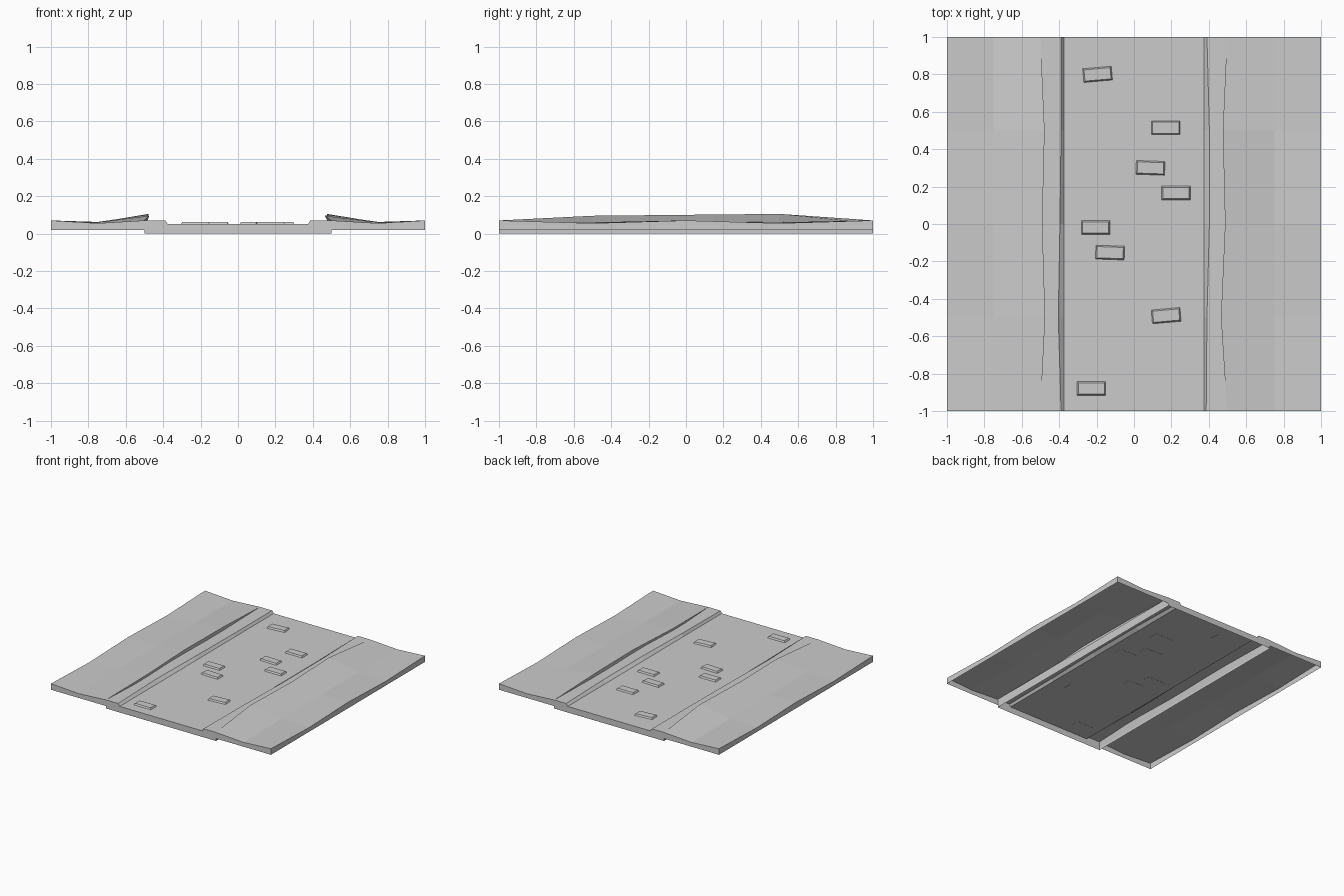
import bpy, bmesh, math

if "Cube" in bpy.data.objects:
    bpy.data.objects.remove(bpy.data.objects["Cube"])

YS = [-1, -0.5, 0, 0.5, 1]


def loft(name, rows, base):
    """Skin matching cross-sections along y and close both ends down to base."""
    bm = bmesh.new()
    grid = [[bm.verts.new(p) for p in row] for row in rows]
    for a, b in zip(grid, grid[1:]):
        for i in range(len(a) - 1):
            bm.faces.new((a[i], a[i + 1], b[i + 1], b[i]))
    # one quad strip per end, from the top outline down to the base
    for row in (grid[0], grid[-1]):
        tops = row[1:-1]
        feet = [row[0]] + [bm.verts.new((v.co.x, v.co.y, base)) for v in tops[1:-1]] + [row[-1]]
        for i in range(len(tops) - 1):
            bm.faces.new((tops[i], tops[i + 1], feet[i + 1], feet[i]))
    bmesh.ops.recalc_face_normals(bm, faces=bm.faces)
    if sum(f.normal.z * f.calc_area() for f in bm.faces) < 0:
        bmesh.ops.reverse_faces(bm, faces=bm.faces)
    me = bpy.data.meshes.new(name)
    bm.to_mesh(me)
    bm.free()
    ob = bpy.data.objects.new(name, me)
    bpy.context.collection.objects.link(ob)
    return ob


# Path bed with raised kerbs, open underneath
left = [0.39, 0.405, 0.396, 0.39, 0.39]
right = [0.386, 0.39, 0.403, 0.403, 0.39]
rows = []
for y, l, r in zip(YS, left, right):
    rows.append([(x, y, z) for x, z in (
        (-0.5, 0), (-0.5, 0.07), (-l, 0.07), (-0.375, 0.05),
        (0.375, 0.05), (r, 0.07), (0.5, 0.07), (0.5, 0))])
loft("path_bed", rows, 0)

# Grass banks: raised overhanging lip by the kerb, dip, outer edge
lip_x = {-1: [0.5, 0.475, 0.49, 0.478, 0.5], 1: [0.497, 0.465, 0.487, 0.475, 0.497]}
lip_z = [0.07, 0.095, 0.1, 0.105, 0.07]
mid_z = [0.055, 0.06, 0.062, 0.06, 0.055]
out_z = [0.07, 0.055, 0.07, 0.055, 0.07]
for side, name in ((-1, "grass_bank_left"), (1, "grass_bank_right")):
    rows = []
    for i, y in enumerate(YS):
        rows.append([(side * x, y, z) for x, z in (
            (0.5, 0.02), (lip_x[side][i], lip_z[i]), (0.75, mid_z[i]),
            (1, out_z[i]), (1, 0.02))])
    loft(name, rows, 0.02)

# Paving stones with slightly tapered tops
STONES = [(-0.195, 0.8, 5), (0.17, 0.515, 0), (0.088, 0.3, -2), (0.225, 0.165, 0),
          (-0.205, -0.018, 0), (-0.128, -0.153, -2), (0.172, -0.49, 5), (-0.228, -0.88, 0)]
for n, (x, y, a) in enumerate(STONES):
    bm = bmesh.new()
    bmesh.ops.create_cube(bm, size=1)
    for v in bm.verts:
        inset = 0.008 if v.co.z > 0 else 0
        v.co.x *= 0.156 - 2 * inset
        v.co.y *= 0.076 - 2 * inset
        v.co.z = 0.062 if v.co.z > 0 else 0.048
    me = bpy.data.meshes.new(f"paving_stone_{n + 1}")
    bm.to_mesh(me)
    bm.free()
    ob = bpy.data.objects.new(me.name, me)
    ob.location = (x, y, 0)
    ob.rotation_euler.z = math.radians(a)
    bpy.context.collection.objects.link(ob)
